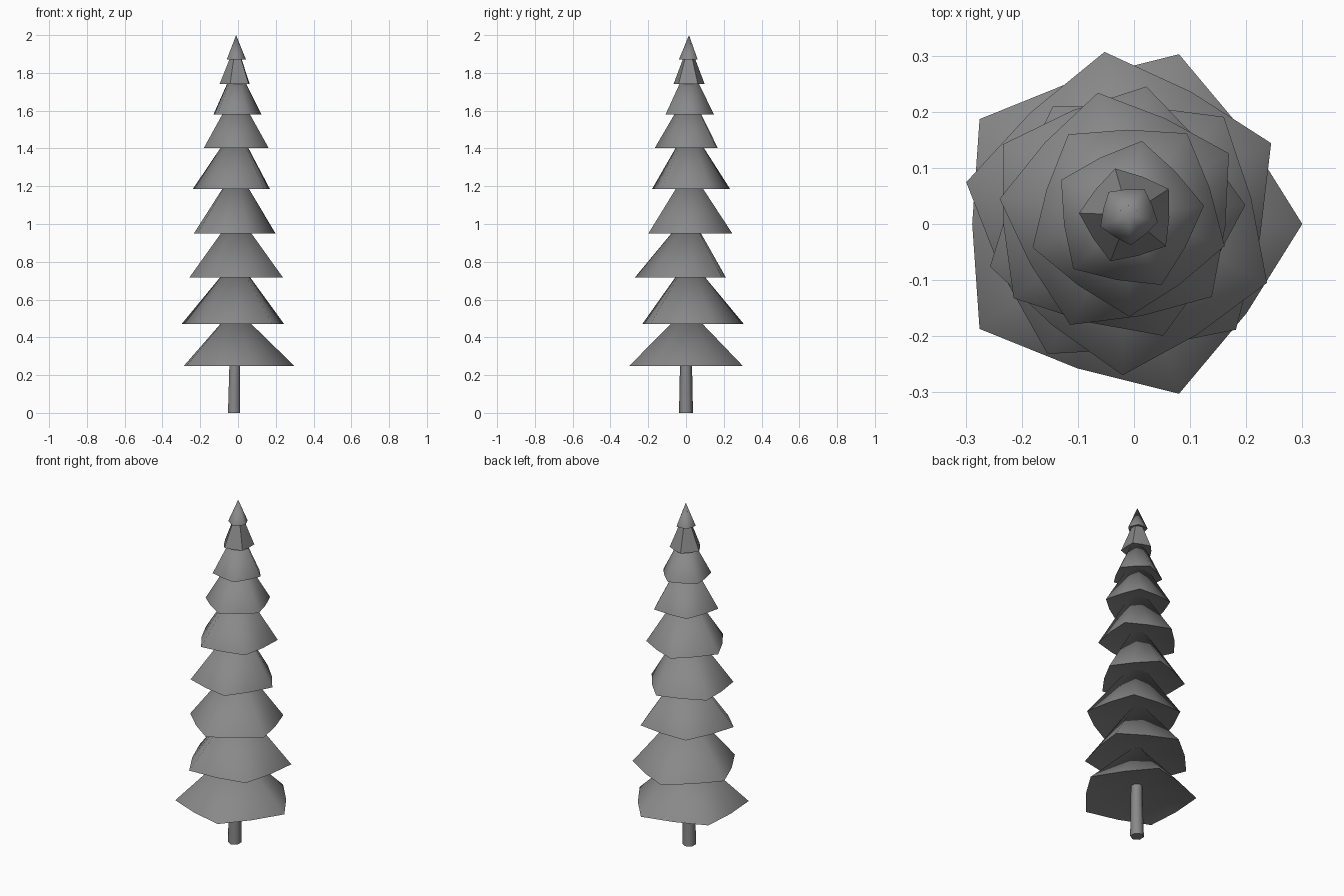
import bpy, bmesh, math

if "Cube" in bpy.data.objects:
    bpy.data.objects.remove(bpy.data.objects["Cube"])

grey = bpy.data.materials.new("plain grey")
grey.diffuse_color = (0.25, 0.25, 0.25, 1)
grey.use_nodes = True
grey.node_tree.nodes["Principled BSDF"].inputs["Base Color"].default_value = grey.diffuse_color


def finish(name, bm):
    bmesh.ops.recalc_face_normals(bm, faces=bm.faces[:])
    for f in bm.faces:
        f.smooth = True
    me = bpy.data.meshes.new(name)
    bm.to_mesh(me)
    bm.free()
    me.materials.append(grey)
    me.set_sharp_from_angle(angle=math.radians(60))
    ob = bpy.data.objects.new(name, me)
    bpy.context.collection.objects.link(ob)
    return ob


def ring(bm, x, y, z, r, phase, n, mid=1.0):
    # mid scales every second point, which bulges the sides of a polygon
    pts = []
    for k in range(n):
        a, q = phase + k * math.tau / n, r * (mid if k % 2 else 1)
        pts.append(bm.verts.new((x + q * math.cos(a), y + q * math.sin(a), z)))
    return pts


# Foliage skirts: five-cornered cones with slightly bulging sides and a
# hollowed underside, each turned a little further
# (centre x, centre y, rim height, radius, cone height)
tiers = [(-.018, 0, .247, .318, .31), (-.016, .021, .47, .288, .35),
         (-.005, -.01, .718, .26, .345), (-.035, .018, .95, .234, .35),
         (-.022, .019, 1.185, .219, .34), (-.01, .015, 1.403, .18, .31),
         (-.01, .014, 1.58, .136, .27), (-.011, .015, 1.74, .087, .22),
         (-.01, .016, 1.87, .054, .13)]
for i, (x, y, z, r, h) in enumerate(tiers):
    bm = bmesh.new()
    rim = ring(bm, x, y, z, r, math.radians(25.3 * i), 10, .85)
    tip = bm.verts.new((-.01, .016, z + h) if i else (x, y + .005, z + h))
    hollow = bm.verts.new((x, y, z + .2 * r))
    for k in range(10):
        a, b = rim[k], rim[(k + 1) % 10]
        bm.faces.new((a, b, tip))
        bm.faces.new((b, a, hollow))
    finish(f"foliage_tier_{i + 1}", bm)

# Trunk: slightly bent, tapering six-sided pole
path = [(-.021, 0, 0, .037), (-.018, 0, .25, .032), (-.016, .015, .6, .028),
        (-.015, .015, 1.2, .022), (-.01, .016, 1.955, .017)]
bm = bmesh.new()
rings = [ring(bm, x, y, z, r, math.pi / 6, 6) for x, y, z, r in path]
for a, b in zip(rings, rings[1:]):
    for k in range(6):
        bm.faces.new((a[k], a[(k + 1) % 6], b[(k + 1) % 6], b[k]))
bm.faces.new(rings[0])
bm.faces.new(rings[-1])
finish("trunk", bm)
